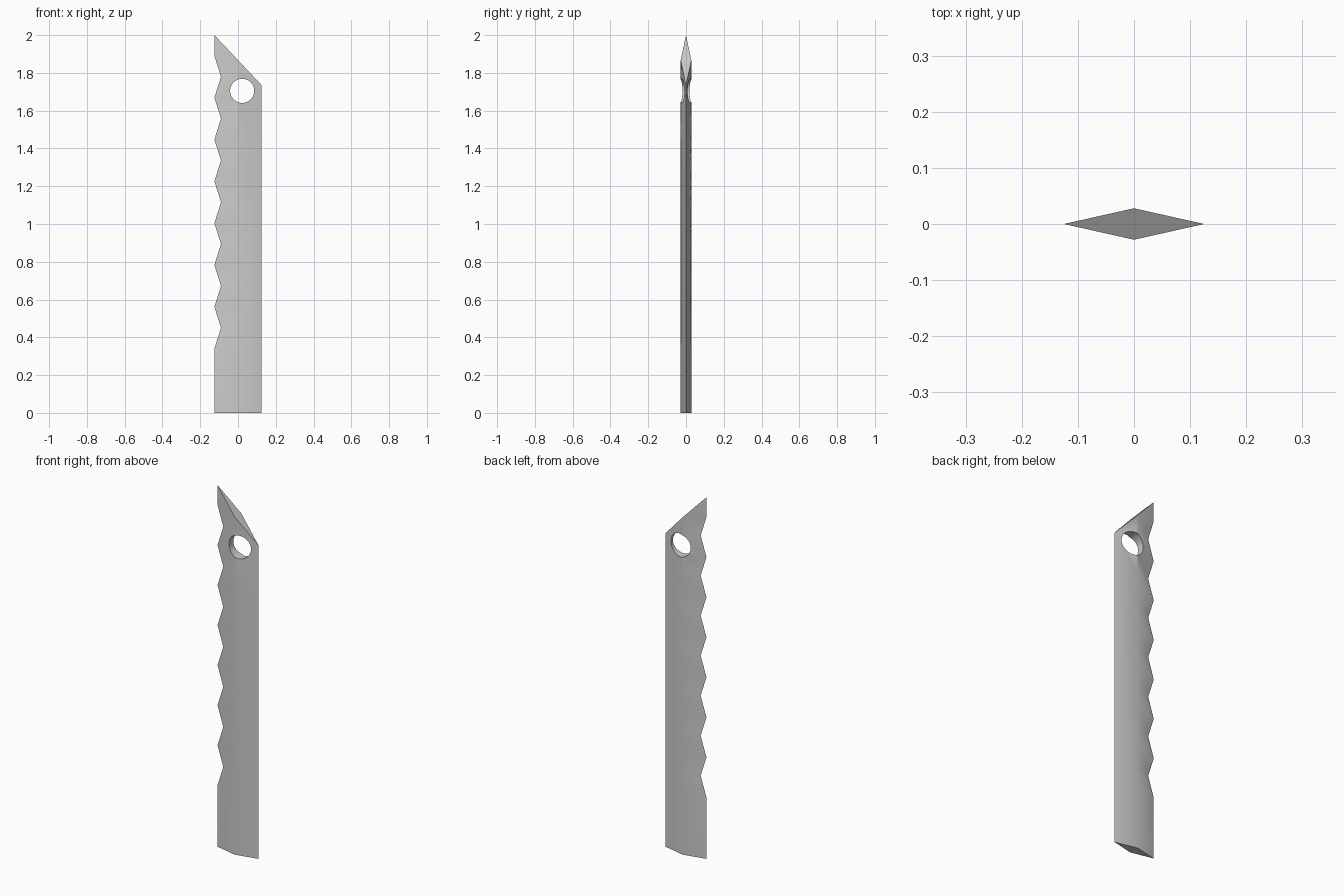
import bpy, bmesh, math

if "Cube" in bpy.data.objects:
    bpy.data.objects.remove(bpy.data.objects["Cube"])

W, T = 0.125, 0.028
TOP, SHOULDER = 2.0, 1.735
MID = (TOP + SHOULDER) / 2

# Serrated edge outline (x, z), from base to tip
edge = [(-W, 0.0)]
for i in range(15):
    edge.append((-W if i % 2 == 0 else -0.09, 0.34 + i * (1.89 - 0.34) / 14))
edge.append((-W, TOP))

# Blade body: diamond section with a sharp zigzag edge and slanted top
bm = bmesh.new()
left = [bm.verts.new((x, 0, z)) for x, z in edge]
r0, r1 = bm.verts.new((W, 0, 0)), bm.verts.new((W, 0, SHOULDER))
ridges = []
for side in (-1, 1):
    levels = [z for x, z in edge if z < MID - 0.01] + [MID]
    ridge = [bm.verts.new((0, side * T, z)) for z in levels]
    ridges.append(ridge)
    last = len(ridge) - 1
    for i in range(len(left) - 1):
        a, b = ridge[min(i, last)], ridge[min(i + 1, last)]
        if a is b:
            bm.faces.new((left[i], a, left[i + 1]))
        else:
            bm.faces.new((left[i], a, b))
            bm.faces.new((left[i], b, left[i + 1]))
    bm.faces.new([r0, r1] + ridge[::-1])
front, back = ridges
bm.faces.new((left[0], front[0], r0, back[0]))
bm.faces.new((left[-1], front[-1], r1, back[-1]))
bmesh.ops.recalc_face_normals(bm, faces=bm.faces)
mesh = bpy.data.meshes.new("blade")
bm.to_mesh(mesh)
bm.free()
blade = bpy.data.objects.new("blade", mesh)
bpy.context.collection.objects.link(blade)

# Round hole through the blade
bpy.ops.mesh.primitive_cylinder_add(vertices=32, radius=0.064, depth=0.3,
                                    location=(0.022, 0, 1.705),
                                    rotation=(math.pi / 2, 0, 0))
cutter = bpy.context.object
cutter.name = "hole_cutter"
cutter.hide_render = True
mod = blade.modifiers.new("hole", 'BOOLEAN')
mod.operation, mod.solver, mod.object = 'DIFFERENCE', 'EXACT', cutter
bpy.ops.object.select_all(action='DESELECT')
blade.select_set(True)
bpy.context.view_layer.objects.active = blade
bpy.ops.object.modifier_apply(modifier="hole")
bpy.data.objects.remove(cutter)
bpy.ops.object.shade_smooth_by_angle(angle=math.radians(30))
